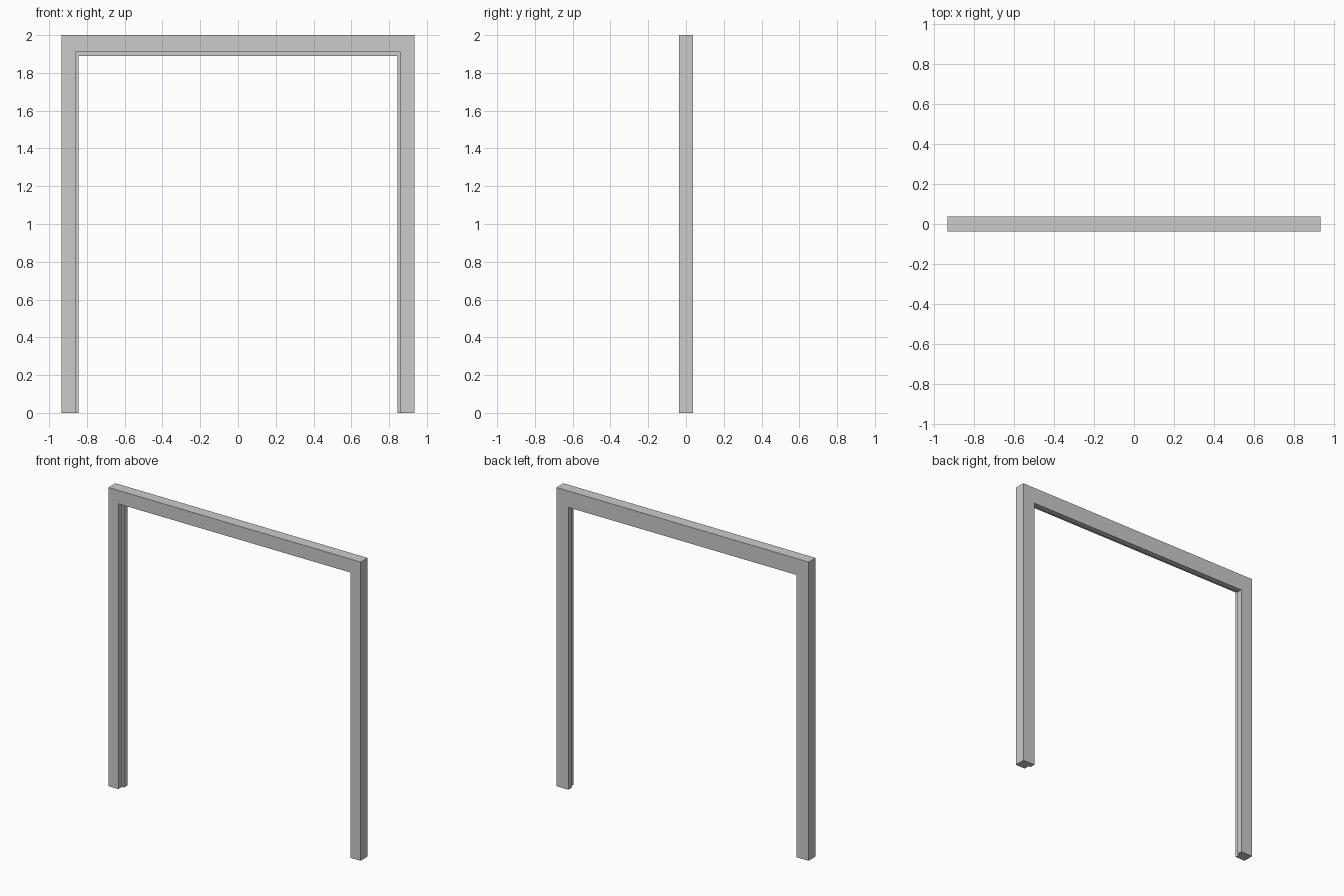
import bpy, bmesh

if "Cube" in bpy.data.objects:
    bpy.data.objects.remove(bpy.data.objects["Cube"])

HALF_W, HEIGHT, HALF_D = 0.934, 2.0, 0.037

# Rebated section: (inset from outer side, inset from top, y)
section = [
    (0.0,   0.0,   -HALF_D),
    (0.073, 0.09,  -HALF_D),   # shallow front lip
    (0.073, 0.09,   0.0),      # rebate
    (0.089, 0.11,   0.0),      # stop
    (0.089, 0.11,   HALF_D),
    (0.0,   0.0,    HALF_D),
]

bm = bmesh.new()

# Section placed at left foot, left corner, right corner, right foot
rings = []
for side, at_top in ((-1, False), (-1, True), (1, True), (1, False)):
    rings.append([bm.verts.new((side * (HALF_W - dx), y, HEIGHT - dz if at_top else 0.0))
                  for dx, dz, y in section])

# Skin the jambs and head
n = len(section)
for a, b in zip(rings, rings[1:]):
    for i in range(n):
        j = (i + 1) % n
        bm.faces.new((a[i], a[j], b[j], b[i]))

# Close the feet
bm.faces.new(rings[0])
bm.faces.new(rings[-1])
bmesh.ops.recalc_face_normals(bm, faces=bm.faces[:])

mesh = bpy.data.meshes.new("door_frame")
bm.to_mesh(mesh)
bm.free()
frame = bpy.data.objects.new("door_frame", mesh)
bpy.context.collection.objects.link(frame)
